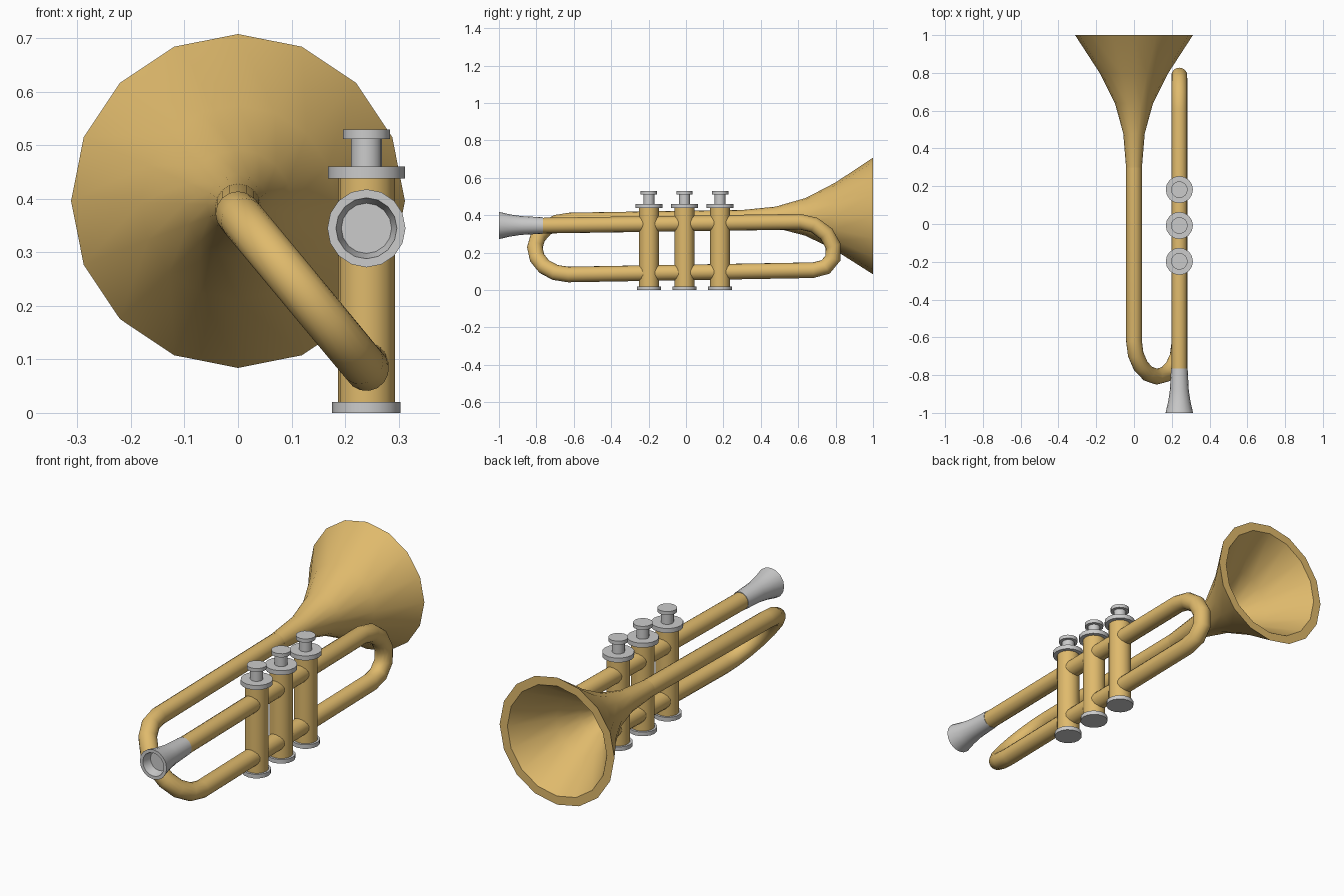
import bpy, bmesh
from math import pi, sin, cos, radians
from mathutils import Vector

if "Cube" in bpy.data.objects:
    bpy.data.objects.remove(bpy.data.objects["Cube"])

SIDES = 16
VX = 0.24  # x of the valve plane

brass = bpy.data.materials.new("brass")
brass.diffuse_color = (0.74, 0.49, 0.15, 1)
brass.use_nodes = True
brass.node_tree.nodes["Principled BSDF"].inputs["Base Color"].default_value = brass.diffuse_color


def skin(name, rings, mat=None, angle=40):
    """Bridge rings given as (centre, u, v, radius) and cap both ends."""
    bm = bmesh.new()
    loops = []
    for c, u, v, r in rings:
        loops.append([bm.verts.new(c + r * (cos(2 * pi * i / SIDES) * u + sin(2 * pi * i / SIDES) * v))
                      for i in range(SIDES)])
    for a, b in zip(loops, loops[1:]):
        for i in range(SIDES):
            j = (i + 1) % SIDES
            bm.faces.new((a[i], a[j], b[j], b[i]))
    bm.faces.new(loops[0])
    bm.faces.new(loops[-1])
    bmesh.ops.recalc_face_normals(bm, faces=bm.faces)
    mesh = bpy.data.meshes.new(name)
    bm.to_mesh(mesh)
    bm.free()
    ob = bpy.data.objects.new(name, mesh)
    bpy.context.collection.objects.link(ob)
    if mat:
        mesh.materials.append(mat)
    bpy.ops.object.select_all(action='DESELECT')
    ob.select_set(True)
    bpy.context.view_layer.objects.active = ob
    bpy.ops.object.shade_smooth_by_angle(angle=radians(angle))
    return ob


def lathe_y(name, x, profile, mat=None):
    """Turned part along y; profile rows are (y, centre z, radius)."""
    u, v = Vector((1, 0, 0)), Vector((0, 0, 1))
    return skin(name, [(Vector((x, y, z)), u, v, r) for y, z, r in profile], mat)


def lathe_z(name, x, y, profile, mat=None):
    """Turned part along z; profile rows are (z, radius)."""
    u, v = Vector((1, 0, 0)), Vector((0, 1, 0))
    return skin(name, [(Vector((x, y, z)), u, v, r) for z, r in profile], mat)


def sweep(name, pts, r, mat):
    """Round tube along a path, with a twist-free frame."""
    pts = [Vector(p) for p in pts]
    rings, u = [], Vector((0, 0, 1))
    for i, p in enumerate(pts):
        t = (pts[min(i + 1, len(pts) - 1)] - pts[max(i - 1, 0)]).normalized()
        u = (u - t * u.dot(t)).normalized()
        rings.append((p, u, t.cross(u), r))
    return skin(name, rings, mat)


def bend(a, b, reach, n=6):
    """Half-turn from a to b that bulges by reach along y."""
    a, b = Vector(a), Vector(b)
    mid, half = (a + b) / 2, (a - b) / 2
    return [mid + half * cos(pi * i / n) + Vector((0, reach * sin(pi * i / n), 0))
            for i in range(n + 1)]


# Main tubing: bell pipe, rear slanted bend, lower pipe, front bend, lead pipe
path = [(0, 0.31, 0.386)]
path += bend((0, -0.62, 0.372), (VX, -0.63, 0.083), -0.183, 8)
path += bend((VX, 0.68, 0.106), (VX, 0.61, 0.365), 0.142)
path += [(VX, -0.79, 0.344)]
sweep("main_tubing", path, 0.042, brass)

# Bell: outer flare, flat rim, then the inside back to a small throat
lathe_y("bell", 0, [
    (0.30, 0.386, 0.042), (0.48, 0.389, 0.057), (0.64, 0.391, 0.101),
    (0.80, 0.393, 0.182), (1.0, 0.396, 0.312), (1.0, 0.396, 0.27),
    (0.80, 0.393, 0.145), (0.70, 0.392, 0.085), (0.62, 0.391, 0.045)], brass)

# Mouthpiece with a hollow cup
mz = 0.345
lathe_y("mouthpiece", VX, [
    (-0.765, mz, 0.044), (-0.88, mz, 0.050), (-0.94, mz, 0.059), (-1.0, mz, 0.073),
    (-1.0, mz, 0.057), (-0.955, mz, 0.047)])

# Three valves
for n, y in enumerate((-0.198, -0.008, 0.182), 1):
    lathe_z(f"valve_casing_{n}", VX, y, [(0.01, 0.053), (0.45, 0.053)], brass)
    lathe_z(f"valve_bottom_cap_{n}", VX, y, [(0, 0.064), (0.02, 0.064)])
    lathe_z(f"valve_top_cap_{n}", VX, y, [(0.438, 0.072), (0.46, 0.072)])
    lathe_z(f"valve_button_{n}", VX, y,
            [(0.455, 0.029), (0.512, 0.029), (0.512, 0.044), (0.53, 0.044)])
